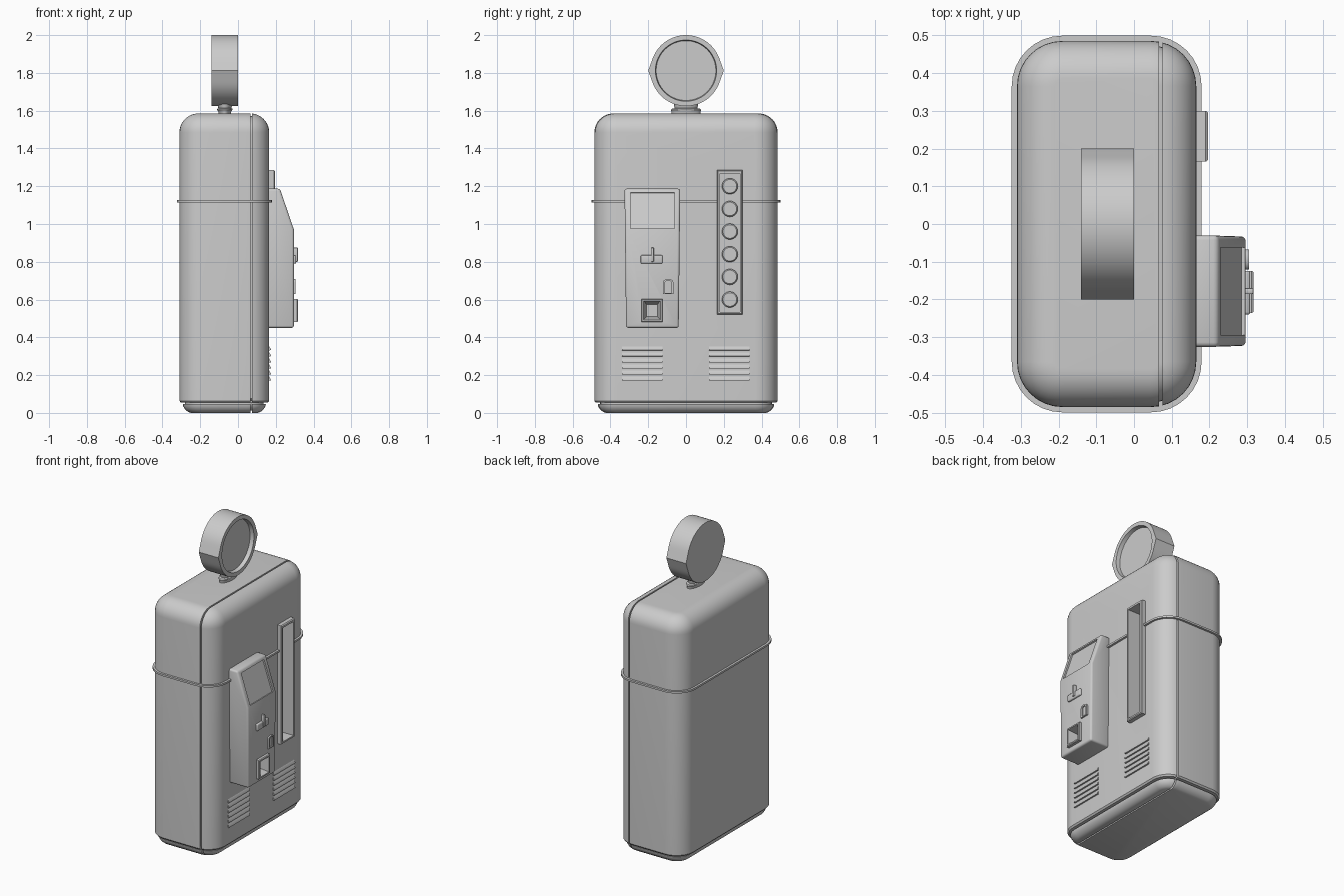
import bpy, bmesh
from math import sin, cos, pi, radians
from mathutils import Vector

if "Cube" in bpy.data.objects:
    bpy.data.objects.remove(bpy.data.objects["Cube"])


def finish(ob, angle=32):
    """Apply modifiers and smooth the soft edges."""
    bpy.ops.object.select_all(action='DESELECT')
    ob.select_set(True)
    bpy.context.view_layer.objects.active = ob
    if ob.modifiers:
        bpy.ops.object.convert(target='MESH')
    bpy.ops.object.shade_smooth_by_angle(angle=radians(angle))
    return ob


def to_object(name, bm):
    bmesh.ops.recalc_face_normals(bm, faces=bm.faces)
    me = bpy.data.meshes.new(name)
    bm.to_mesh(me)
    bm.free()
    ob = bpy.data.objects.new(name, me)
    bpy.context.collection.objects.link(ob)
    return ob


def loft(name, rings, cyclic=False, keep=None):
    """Skin matching rings; keep=(x0, x1) trims the solid to that slice."""
    bm = bmesh.new()
    vs = [[bm.verts.new(p) for p in r] for r in rings]
    n = len(vs[0])
    pairs = list(zip(vs, vs[1:])) + ([(vs[-1], vs[0])] if cyclic else [])
    for a, b in pairs:
        for i in range(n):
            j = (i + 1) % n
            bm.faces.new((a[i], a[j], b[j], b[i]))
    if not cyclic:
        bm.faces.new(vs[0])
        bm.faces.new(vs[-1])
    for x, s in zip(keep or (), (-1, 1)):
        res = bmesh.ops.bisect_plane(bm, geom=bm.verts[:] + bm.edges[:] + bm.faces[:],
                                     plane_co=(x, 0, 0), plane_no=(s, 0, 0), clear_outer=True)
        cut = [e for e in res['geom_cut'] if isinstance(e, bmesh.types.BMEdge)]
        if cut:
            bmesh.ops.contextual_create(bm, geom=cut)
    return to_object(name, bm)


def rrect(hx, hy, r, n=8):
    pts = []
    for k, (sx, sy) in enumerate(((1, 1), (-1, 1), (-1, -1), (1, -1))):
        for i in range(n + 1):
            a = (k + i / n) * pi / 2
            pts.append((sx * (hx - r) + r * cos(a), sy * (hy - r) + r * sin(a)))
    return pts


def rect_x(x, y0, y1, z0, z1):
    return [(x, y0, z0), (x, y1, z0), (x, y1, z1), (x, y0, z1)]


def box(name, x0, x1, y0, y1, z0, z1):
    return loft(name, [rect_x(x0, y0, y1, z0, z1), rect_x(x1, y0, y1, z0, z1)])


def bevel(ob, w, seg=3):
    m = ob.modifiers.new('bevel', 'BEVEL')
    m.width, m.segments = w, seg
    return ob


def cut(ob, cutter):
    cutter.hide_render = True
    m = ob.modifiers.new('cut', 'BOOLEAN')
    m.object, m.solver = cutter, 'EXACT'


# Cabinet cross-section at a given height and inset
XC, HX, HY, R = -0.0725, 0.2375, 0.485, 0.12


def section(z, inset):
    return [(XC + x, y, z) for x, y in rrect(HX - inset, HY - inset, R - inset)]


levels = [(0, .06), (.006, .045), (.018, .03), (.035, .02), (.046, .018), (.046, .03),
          (.054, .03), (.054, .008), (.064, 0)]
levels += [(1.485 + .1 * sin(a), .1 - .1 * cos(a)) for a in [i * pi / 20 for i in range(11)]]
rings = [section(z, t) for z, t in levels]
cabinet = finish(loft('cabinet_rear', rings, keep=(-1, .066)))
door = loft('cabinet_front', rings, keep=(.075, 1))
core = [section(.012 + z * .985, t + .012) for z, t in levels]
finish(loft('seam_core', core, keep=(.055, .082)))

# Thin trim band around the cabinet
band = loft('trim_band', [section(1.114, -.014), section(1.126, -.014),
                          section(1.126, .012), section(1.114, .012)], cyclic=True)

# Recessed lamp strip, let into the front
hole = box('strip_cutter', .083, .4, .168, .298, .524, 1.282)
for ob in (door, band):
    cut(ob, hole)
    finish(ob)
bpy.data.objects.remove(hole)
finish(loft('lamp_strip', [rect_x(.08, .165, .3, .52, 1.285), rect_x(.19, .165, .3, .52, 1.285),
                           rect_x(.196, .17, .295, .525, 1.28), rect_x(.196, .18, .285, .535, 1.268),
                           rect_x(.09, .18, .285, .535, 1.268)]))


def disc_x(x, y, z, r, n=32):
    return [(x, y + r * cos(2 * pi * i / n), z + r * sin(2 * pi * i / n)) for i in range(n)]


for i in range(6):
    z = .6 + .12 * i
    finish(loft('lamp', [disc_x(.085, .232, z, .042), disc_x(.11, .232, z, .042),
                         disc_x(.116, .232, z, .036)]))

# Louvred vents
for yc in (-.232, .228):
    for i in range(6):
        z = .17 + .032 * i
        prof = [(.155, z), (.174, z + .002), (.174, z + .007), (.164, z + .024), (.155, z + .024)]
        finish(loft('vent_slat', [[(x, yc + s * .107, h) for x, h in prof] for s in (-1, 1)]))

# Control console with sloped screen
YC = -.178
prof = [(.15, .45), (.296, .45), (.296, .97), (.222, 1.187), (.15, 1.187)]
console = bevel(loft('console', [[(x, YC + s * (.134 + .0135 * h / 1.187), h) for x, h in prof]
                                 for s in (-1, 1)]), .012)
d = Vector((.296 - .222, 0, .97 - 1.187)).normalized()
nrm = Vector((-d.z, 0, d.x))
a, b = Vector((.222, 0, 1.187)) + d * .022, Vector((.296, 0, .97)) - d * .006
quad = [a - nrm * .01, b - nrm * .01, b + nrm * .06, a + nrm * .06]
screen_cut = loft('screen_cutter', [[(p.x, YC + s * .116, p.z) for p in quad] for s in (-1, 1)])
coin_cut = box('tray_cutter', .225, .4, -.233, -.127, .484, .601)
cut(console, screen_cut)
cut(console, coin_cut)
finish(console)
for c in (screen_cut, coin_cut):
    bpy.data.objects.remove(c)

# Return tray
finish(loft('return_tray', [rect_x(.22, -.236, -.124, .481, .604), rect_x(.312, -.236, -.124, .481, .604),
                            rect_x(.317, -.232, -.128, .485, .6), rect_x(.317, -.224, -.136, .493, .592),
                            rect_x(.235, -.208, -.152, .51, .575)]))

# Card slot with card
finish(bevel(box('card_slot', .285, .308, -.24, -.124, .79, .835), .007))
finish(bevel(box('card', .285, .317, -.186, -.17, .8, .875), .004, 2))


# Arched lock plate
def arch(x, w, z0, z1, yc=-.094):
    top = [(x, yc + w * cos(i * pi / 12), z1 - w * .7 + w * .7 * sin(i * pi / 12)) for i in range(13)]
    return top + [(x, yc - w, z0), (x, yc + w, z0)]


finish(loft('lock_plate', [arch(.285, .027, .63, .71), arch(.305, .027, .63, .71),
                           arch(.305, .017, .636, .7), arch(.297, .017, .636, .7)]))

# Round sign with pointed sides, dished face towards +x
N, RO = 72, .188


def sign_ring(x, outer):
    pts = []
    for i in range(N):
        t = 2 * pi * i / N
        r = outer
        if outer == RO:
            off = min(abs(t - k * pi) for k in range(3))
            tip = radians(20)
            if off < tip:
                r = min(.2, RO / cos(tip - off))
        pts.append((x, r * cos(t), 1.812 + r * sin(t)))
    return pts


finish(loft('sign', [sign_ring(-.14, RO), sign_ring(0, RO), sign_ring(0, .162), sign_ring(-.025, .158)]))


# Sign neck and flange
def oval(z, rx, ry, n=40):
    return [(-.07 + rx * cos(2 * pi * i / n), ry * sin(2 * pi * i / n), z) for i in range(n)]


finish(loft('sign_neck', [oval(1.57, .034, .076), oval(1.594, .034, .076), oval(1.604, .04, .08),
                          oval(1.61, .04, .075), oval(1.613, .034, .06), oval(1.64, .042, .066)]))
